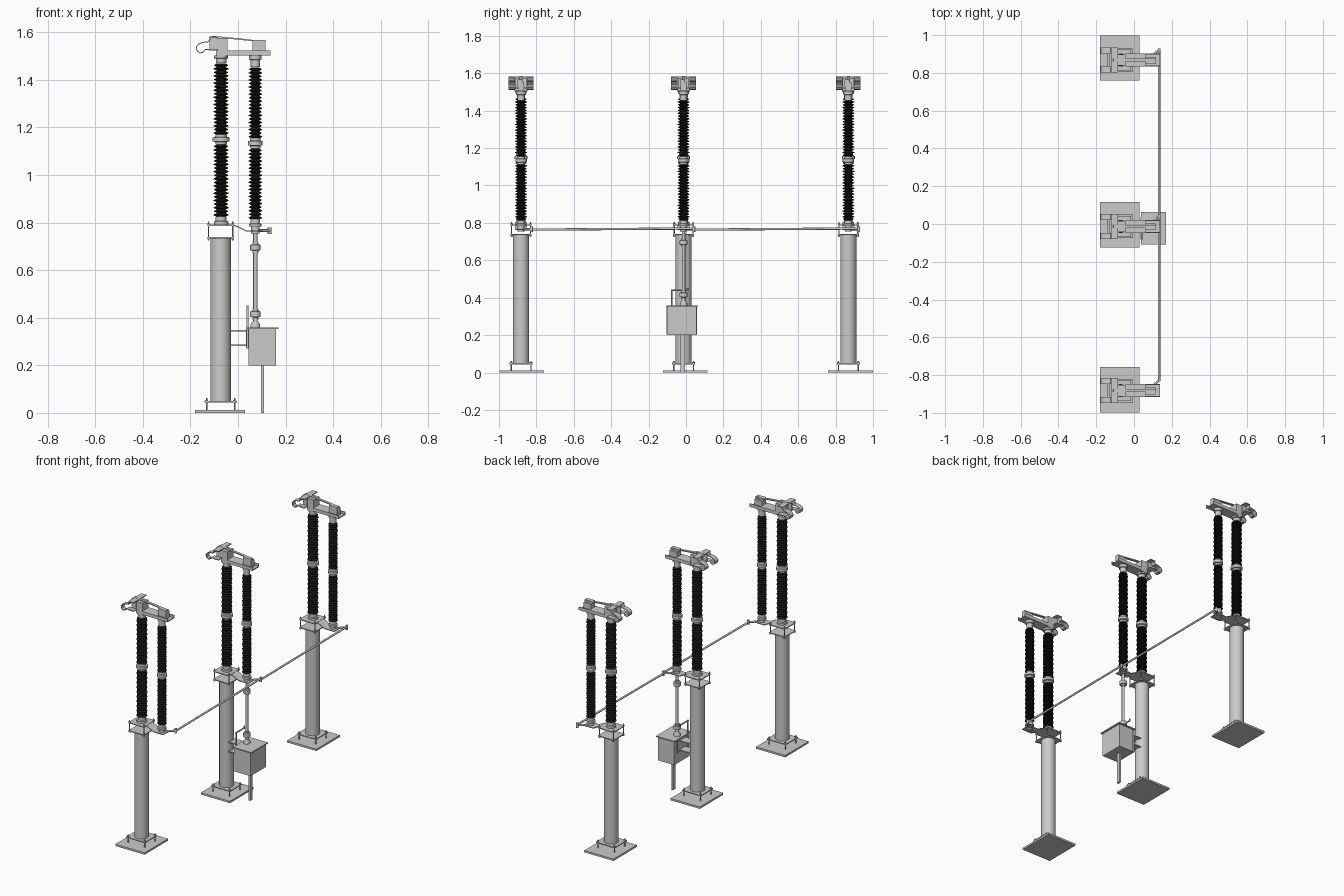
import bpy, bmesh, math
from mathutils import Vector

if "Cube" in bpy.data.objects:
    bpy.data.objects.remove(bpy.data.objects["Cube"])

black = bpy.data.materials.new("black_polymer")
black.diffuse_color = (0.01, 0.01, 0.01, 1)
black.use_nodes = True
black.node_tree.nodes["Principled BSDF"].inputs["Base Color"].default_value = black.diffuse_color


def finish(name, bm, smooth=False, mat=None):
    bmesh.ops.recalc_face_normals(bm, faces=bm.faces)
    me = bpy.data.meshes.new(name)
    bm.to_mesh(me)
    bm.free()
    ob = bpy.data.objects.new(name, me)
    bpy.context.collection.objects.link(ob)
    if mat:
        me.materials.append(mat)
    if smooth:
        bpy.ops.object.select_all(action='DESELECT')
        ob.select_set(True)
        bpy.context.view_layer.objects.active = ob
        bpy.ops.object.shade_smooth_by_angle(angle=math.radians(35))
    return ob


def box(name, x, y, z):
    """Box from (min, max) ranges."""
    bm = bmesh.new()
    bmesh.ops.create_cube(bm, size=1)
    for v in bm.verts:
        v.co = [r[0] + (c + .5) * (r[1] - r[0]) for c, r in zip(v.co, (x, y, z))]
    return finish(name, bm)


def lathe(name, profile, x, y, n=24, mat=None):
    """Turn (radius, z) points around a vertical axis, with closed ends."""
    bm = bmesh.new()
    rings = [[bm.verts.new((x + r * math.cos(2 * math.pi * i / n),
                            y + r * math.sin(2 * math.pi * i / n), z))
              for i in range(n)] for r, z in profile]
    for a, b in zip(rings, rings[1:]):
        for i in range(n):
            bm.faces.new((a[i], a[(i + 1) % n], b[(i + 1) % n], b[i]))
    bm.faces.new(rings[0])
    bm.faces.new(rings[-1])
    return finish(name, bm, True, mat)


def rod(name, a, b, r, n=12):
    a, b = Vector(a), Vector(b)
    bm = bmesh.new()
    bmesh.ops.create_cone(bm, cap_ends=True, segments=n, radius1=r, radius2=r, depth=(b - a).length)
    q = (b - a).to_track_quat('Z', 'Y')
    for v in bm.verts:
        v.co = q @ v.co + (a + b) / 2
    return finish(name, bm, True)


def strip(name, pts, y0, y1, t):
    """Bent flat bar: an x-z path with thickness t, spanning y0 to y1."""
    pts = [Vector(p) for p in pts]
    left, right = [], []
    for i, p in enumerate(pts):
        d = (pts[min(i + 1, len(pts) - 1)] - pts[max(i - 1, 0)]).normalized()
        o = Vector((-d.y, d.x)) * t / 2
        left.append(p + o)
        right.append(p - o)
    bm = bmesh.new()
    rows = [[bm.verts.new((q.x, y, q.y)) for q, y in
             ((l, y0), (l, y1), (r, y1), (r, y0))] for l, r in zip(left, right)]
    for a, b in zip(rows, rows[1:]):
        for i in range(4):
            bm.faces.new((a[i], a[(i + 1) % 4], b[(i + 1) % 4], b[i]))
    bm.faces.new(rows[0])
    bm.faces.new(rows[-1])
    return finish(name, bm)


def sheds(name, x, y, z0, z1, r, count=20):
    prof, h = [], (z1 - z0) / count
    for i in range(count):
        z, R = z0 + i * h, r if i % 2 == 0 else r * .92
        prof += [(r * .6, z), (R, z + h * .3), (R, z + h * .5), (r * .6, z + h * .9)]
    lathe(name, prof, x, y, 24, black)


def insulator(name, x, y, base, mid0, mid1, top0, top1, r):
    """Two ribbed black sections with metal fittings at base, middle and top."""
    foot = base[1] - base[0]
    lathe(name + "_base", [(r * .95, base[0]), (r * .95, base[0] + foot * .35),
          (r * .72, base[0] + foot * .45), (r * .72, base[1])], x, y)
    sheds(name + "_lower_sheds", x, y, base[1], mid0, r)
    m, k = (mid0 + mid1) / 2, (mid1 - mid0) / 2
    lathe(name + "_joint", [(r * .75, mid0), (r * .78, m - k * .5), (r * 1.1, m - k * .4),
          (r * 1.1, m + k * .4), (r * .78, m + k * .5), (r * .75, mid1)], x, y)
    sheds(name + "_upper_sheds", x, y, mid1, top0, r)
    t = top1 - top0
    lathe(name + "_cap", [(r * .7, top0), (r * .7, top0 + t * .6),
          (r * .92, top0 + t * .65), (r * .92, top1)], x, y)


CX, RX = -.073, .073        # fixed and rotating insulator axes


def pole(tag, y, plate_y):
    def n(s):
        return f"{s}_{tag}"
    # foundation, column and flanges
    box(n("base_plate"), (-.18, .03), (plate_y - .12, plate_y + .12), (0, .012))
    box(n("column_foot"), (CX - .068, CX + .068), (y - .062, y + .062), (.044, .05))
    lathe(n("column"), [(.043, .05), (.043, .737)], CX, y, 32)
    box(n("column_head"), (CX - .056, CX + .056), (y - .056, y + .056), (.734, .74))
    box(n("insulator_plate"), (CX - .056, CX + .056), (y - .056, y + .056), (.786, .792))
    for sx in (-1, 1):
        for sy in (-1, 1):
            px, py = CX + sx * .059, y + sy * .053
            rod(n("anchor_bolt"), (px, py, .01), (px, py, .062), .0035, 8)
            rod(n("anchor_nut"), (px, py, .05), (px, py, .055), .007, 6)
            px, py = CX + sx * .051, y + sy * .05
            rod(n("level_stud"), (px, py, .725), (px, py, .805), .003, 8)
            for z in (.728, .792):
                rod(n("stud_nut"), (px, py, z), (px, py, z + .006), .006, 6)
    # stepped bracket carrying the rotating insulator
    strip(n("bearing_bracket"), [(-.02, .789), (.0, .782), (.035, .764), (.105, .764)],
          y - .032, y + .032, .005)
    rod(n("bearing"), (RX, y, .755), (RX, y, .787), .018, 20)
    insulator(n("fixed_insulator"), CX + .002, y, (.792, .826), 1.129, 1.17, 1.47, 1.502, .032)
    insulator(n("rotating_insulator"), RX, y, (.783, .814), 1.112, 1.155, 1.453, 1.504, .028)
    # switching head
    box(n("head_block"), (-.092, -.045), (y - .03, y + .03), (1.5, 1.575))
    box(n("head_beam"), (-.046, .137), (y - .034, y + .034), (1.503, 1.509))
    for s in (-1, 1):
        box(n("beam_flange"), (-.046, .137), sorted((y + s * .029, y + s * .034)), (1.503, 1.524))
    box(n("beam_top"), (-.046, .06), (y - .03, y + .03), (1.519, 1.524))
    box(n("crank_housing"), (.06, .115), (y - .017, y + .017), (1.509, 1.553))
    box(n("crank_cover"), (.06, .115), (y - .02, y + .004), (1.53, 1.567))
    strip(n("contact_arm"), [(-.11, 1.582), (.0, 1.572), (.115, 1.559)], y - .008, y + .008, .006)
    for z in (1.526, 1.58):
        box(n("contact_pad"), (-.122, -.085), (y - .066, y + .066), (z - .003, z + .003))
    # curled spring contacts
    curl = [(-.115, 1.577), (-.124, 1.56), (-.145, 1.558), (-.163, 1.552), (-.175, 1.538),
            (-.172, 1.522), (-.16, 1.513), (-.147, 1.516), (-.138, 1.528), (-.118, 1.528)]
    for s in (-1, 1):
        strip(n("spring_contact"), curl, *sorted((y + s * .034, y + s * .066)), .004)
        box(n("contact_cheek"), (-.12, -.09), sorted((y + s * .028, y + s * .034)), (1.526, 1.58))
    # operating lever and clevis
    rod(n("lever"), (RX, y, .766), (.133, y + .055, .766), .006)
    rod(n("lever_pin"), (.133, y + .055, .752), (.133, y + .055, .78), .008)


centres = [(-.882, -.878), (-.013, -.004), (.868, .879)]
for tag, (y, py) in zip(("left", "middle", "right"), centres):
    pole(tag, y, py)

# tie rods joining the three levers
for a, b in ((-.882, -.013), (-.013, .868)):
    rod("tie_rod", (.133, a + .05, .764), (.133, b + .06, .77), .006)

# drive cabinet on a post, braced to the middle column
ym = -.013
box("cabinet_body", (.045, .16), (-.1, .056), (.2, .352))
box("cabinet_door_seam", (.053, .057), (-.103, .059), (.202, .35))
box("cabinet_roof", (.038, .17), (-.108, .064), (.352, .359))
box("cabinet_post", (.097, .109), (-.03, -.006), (0, .2))
for z in (.285, .345):
    box("cabinet_brace", (-.04, .046), (ym - .03, ym + .03), (z - .003, z + .003))
box("brace_plate", (.034, .038), (ym - .05, ym + .05), (.275, .352))

# vertical drive shaft with couplings
rod("drive_shaft", (RX, ym, .355), (RX, ym, .765), .009, 16)
for z in (.415, .695):
    lathe("shaft_coupling", [(.013, z - .022), (.013, z - .013), (.022, z - .011),
          (.022, z + .011), (.013, z + .013), (.013, z + .022)], RX, ym, 16)
lathe("shaft_collar", [(.02, .357), (.02, .37), (.012, .385)], RX, ym, 16)

# hand crank pipe beside the shaft
rod("crank_pipe_lower", (.04, -.077, .27), (.04, -.077, .44), .0045)
rod("crank_pipe_upper", (.04, -.081, .44), (.04, .01, .44), .0045)
rod("crank_grip", (.04, .008, .436), (.04, .008, .452), .005)
